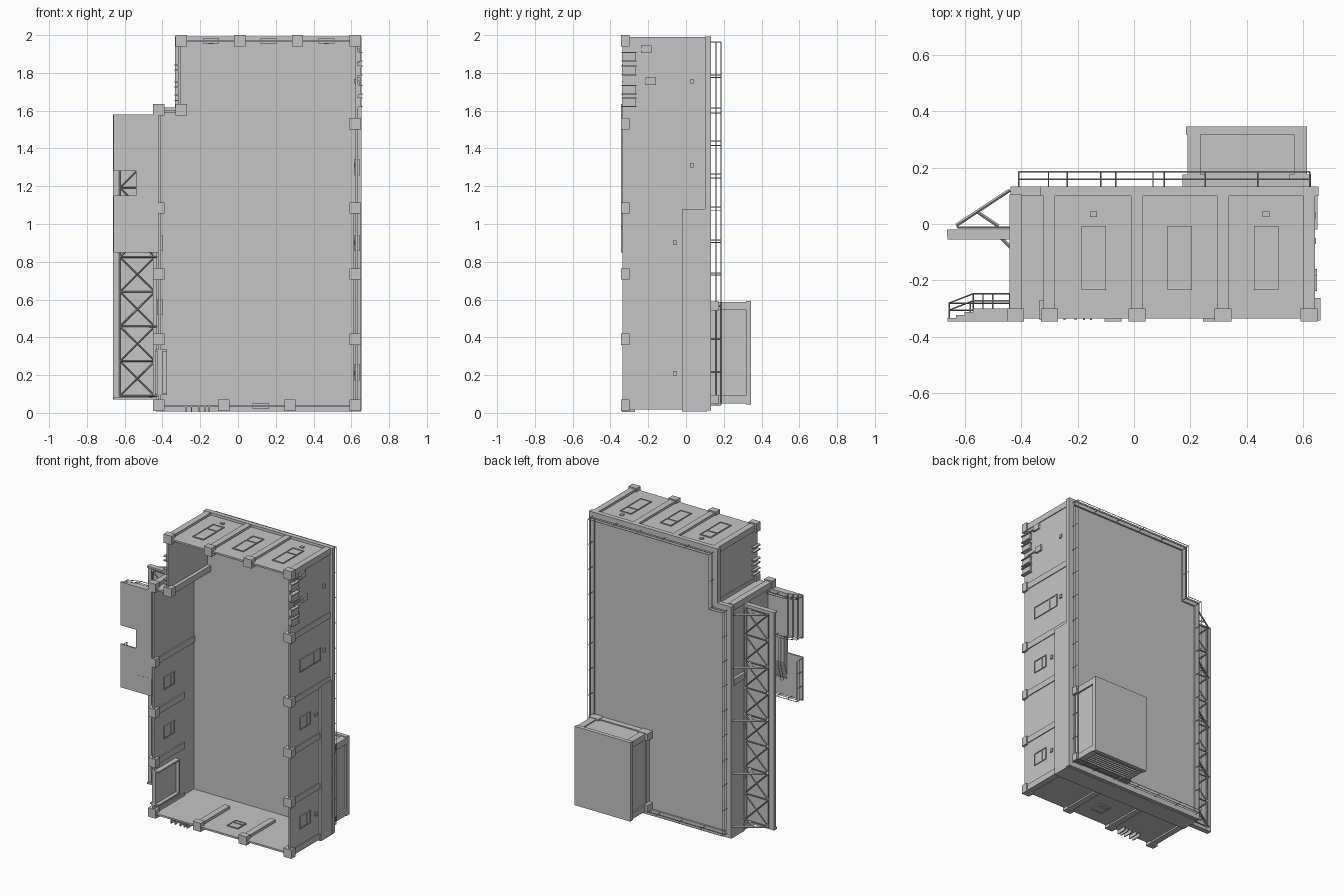
import bpy, bmesh
from mathutils import Vector, Matrix

if "Cube" in bpy.data.objects:
    bpy.data.objects.remove(bpy.data.objects["Cube"], do_unlink=True)

grey = bpy.data.materials.new("plain_grey")
grey.use_nodes = True
GREY = (0.55, 0.56, 0.55, 1)
grey.diffuse_color = GREY
grey.node_tree.nodes["Principled BSDF"].inputs["Base Color"].default_value = GREY


def finish(name, bm):
    bmesh.ops.recalc_face_normals(bm, faces=bm.faces)
    me = bpy.data.meshes.new(name)
    bm.to_mesh(me)
    bm.free()
    me.materials.append(grey)
    ob = bpy.data.objects.new(name, me)
    bpy.context.collection.objects.link(ob)
    return ob


def boxes(name, items):
    """One object from (x0, x1, y0, y1, z0, z1) boxes."""
    bm = bmesh.new()
    for x0, x1, y0, y1, z0, z1 in items:
        m = Matrix.Translation(((x0 + x1) / 2, (y0 + y1) / 2, (z0 + z1) / 2))
        bmesh.ops.create_cube(bm, size=1, matrix=m @ Matrix.Diagonal((x1 - x0, y1 - y0, z1 - z0, 1)))
    return finish(name, bm)


def bars(name, segments, r=0.003):
    """One object from thin square bars between point pairs."""
    bm = bmesh.new()
    for a, b in segments:
        a, b = Vector(a), Vector(b)
        d = b - a
        m = Matrix.Translation((a + b) / 2) @ d.to_track_quat('Z', 'Y').to_matrix().to_4x4()
        bmesh.ops.create_cone(bm, cap_ends=True, segments=4, radius1=r, radius2=r, depth=d.length, matrix=m)
    return finish(name, bm)


# Plan outline in x and z, counter-clockwise
PLAN = [(-0.42, 0.03), (0.635, 0.03), (0.635, 1.975), (-0.315, 1.975), (-0.315, 1.6), (-0.42, 1.6)]


def offset(d):
    out = []
    for i, p in enumerate(PLAN):
        a, b = Vector(PLAN[i - 1]), Vector(PLAN[(i + 1) % len(PLAN)])
        p = Vector(p)
        u, v = (p - a).normalized(), (b - p).normalized()
        out.append(p + d * (Vector((u.y, -u.x)) + Vector((v.y, -v.x))))
    return out


def ring(name, outer, inner, y0, y1):
    bm = bmesh.new()
    loops = [[bm.verts.new((p.x, y, p.y)) for p in offset(d)]
             for d, y in ((outer, y0), (outer, y1), (inner, y1), (inner, y0))]
    n = len(PLAN)
    for k in range(4):
        a, b = loops[k], loops[(k + 1) % 4]
        for i in range(n):
            j = (i + 1) % n
            bm.faces.new((a[i], a[j], b[j], b[i]))
    return finish(name, bm)


# Shell: walls, roof slab, cornice
ring("walls", 0, -0.012, -0.335, 0.11)
ring("cornice", 0.018, -0.02, 0.1, 0.132)
bm = bmesh.new()
face = bm.faces.new([bm.verts.new((p.x, 0.1, p.y)) for p in offset(-0.005)])
geo = bmesh.ops.extrude_face_region(bm, geom=[face])["geom"]
bmesh.ops.translate(bm, vec=(0, 0.02, 0), verts=[v for v in geo if isinstance(v, bmesh.types.BMVert)])
finish("roof", bm)

# Upper wall band on the lower half
boxes("upper_band", [(0.61, 0.65, -0.02, 0.11, 0.012, 1.08),
                     (-0.435, -0.41, -0.02, 0.11, 0.012, 1.08),
                     (-0.435, 0.65, -0.02, 0.11, 0.008, 0.04)])

# Pillars with plinths
spots = [(0.62, z, z < 1.0) for z in (0.04, 0.39, 0.735, 1.085, 1.53, 1.97)]
spots += [(x, 1.97, False) for x in (-0.3, 0.01, 0.315)]
spots += [(-0.42, z, z < 1.0) for z in (0.04, 0.39, 0.735, 1.085)]
spots += [(-0.42, 1.605, False), (-0.3, 1.605, False), (-0.075, 0.04, True), (0.275, 0.04, True)]
boxes("pillars", [(x - 0.021, x + 0.021, -0.34, -0.01 if low else 0.105, z - 0.021, z + 0.021)
                  for x, z, low in spots])
boxes("plinths", [(x - 0.03, x + 0.03, -0.345, -0.3, z - 0.03, z + 0.03) for x, z, low in spots])


# Windows and vents, on walls facing along x or z
def on_wall(axis, pos, c0, c1, y0, y1, t):
    if axis == "x":
        return (pos - t, pos + t, y0, y1, c0, c1)
    return (c0, c1, y0, y1, pos - t, pos + t)


def window(name, axis, pos, c, y0, y1, half=0.043):
    w, mid = 0.006, y0 + (y1 - y0) * 0.67
    strips = [(c - half, c - half + w, y0, y1), (c + half - w, c + half, y0, y1)]
    strips += [(c - half, c + half, y - w / 2, y + w / 2) for y in (y0, mid, y1)]
    parts = [on_wall(axis, pos, *s, 0.013) for s in strips]
    parts.append(on_wall(axis, pos, c - half, c + half, y0, y1, 0.009))
    boxes(name, parts)


for x in (-0.143, 0.162, 0.468):
    window("top_window", "z", 1.968, x, -0.23, -0.01)
window("side_window", "x", 0.629, 1.3, -0.23, -0.01)
for z in (0.215, 0.9):
    window("side_window", "x", 0.629, z, -0.23, -0.12)
for z in (0.56, 0.9):
    window("far_window", "x", -0.414, z, -0.23, -0.12)
window("bottom_window", "z", 0.036, 0.12, -0.23, -0.14)
vents = [("z", 1.968, x, 0.035) for x in (-0.143, 0.468)]
vents += [("x", 0.629, z, y) for z, y in ((1.755, 0.03), (1.31, 0.03), (0.9, -0.06), (0.21, -0.06))]
boxes("vents", [on_wall(a, p, c - 0.012, c + 0.012, y - 0.01, y + 0.01, 0.015) for a, p, c, y in vents])

# Side door frame
boxes("door", [(-0.44, -0.375, -0.335, -0.1, 0.095, 0.105), (-0.44, -0.375, -0.335, -0.1, 0.325, 0.335),
               (-0.44, -0.375, -0.11, -0.1, 0.095, 0.335), (-0.425, -0.4, -0.335, -0.1, 0.1, 0.33)])

# Wall units with shelves, pipes and junction boxes
units = []
for z in (1.645, 1.71, 1.812, 1.885):
    units.append((0.63, 0.65, -0.34, -0.265, z - 0.02, z + 0.02))
    units += [(0.63, 0.66, -0.342, -0.262, z + s - 0.003, z + s + 0.003) for s in (-0.023, 0.023)]
for y, z in ((-0.21, 1.925), (-0.187, 1.755)):
    units.append((0.63, 0.648, y - 0.028, y + 0.028, z - 0.02, z + 0.02))
    units.append((0.63, 0.642, -0.3, y, z - 0.004, z + 0.004))
    units.append((0.63, 0.642, -0.3, -0.292, z - 0.07, z))
boxes("wall_units", units)
boxes("step_louvres", [(-0.335, -0.31, -0.34, -0.27, z, z + 0.007) for z in (1.65, 1.68, 1.72, 1.75, 1.81, 1.84)])
boxes("bottom_louvres", [(x, x + 0.007, -0.34, -0.27, 0.005, 0.035) for x in (-0.28, -0.25, -0.21, -0.18, -0.155)])

# Roof railing
rails, loop = [], offset(-0.012)
for i, p in enumerate(loop):
    q = loop[(i + 1) % len(loop)]
    for y in (0.158, 0.185):
        rails.append(((p.x, y, p.y), (q.x, y, q.y)))
    n = max(1, round((q - p).length / 0.17))
    for k in range(n):
        s = p.lerp(q, k / n)
        rails.append(((s.x, 0.12, s.y), (s.x, 0.185, s.y)))
bars("roof_railing", rails, 0.0025)

# Rooftop block: core, corner posts, cap, feet, louvres
posts = [(x, z) for x in (0.19, 0.567) for z in (0.05, 0.545)]
block = [(0.2, 0.6, 0.12, 0.32, 0.065, 0.58), (0.185, 0.612, 0.317, 0.345, 0.045, 0.592)]
block += [(x, x + 0.045, 0.12, 0.32, z, z + 0.042) for x, z in posts]
block += [(x - 0.018, x + 0.06, 0.12, 0.175, z - 0.004, z + 0.046) for x, z in posts]
block.append((0.195, 0.606, 0.12, 0.16, 0.055, 0.587))
block += [(0.24, 0.56, y, y + 0.006, 0.05, 0.07) for y in (0.18, 0.2, 0.22, 0.24, 0.26, 0.28, 0.3)]
boxes("rooftop_block", block)

# Canopy sheet, rims, lattice and stays
z0, z1 = 0.07, 1.58
boxes("canopy", [(-0.655, -0.43, -0.034, -0.026, z0, z1), (-0.662, -0.625, -0.042, -0.02, z0, z1),
                 (-0.45, -0.43, -0.055, -0.02, z0, z1), (-0.66, -0.43, -0.055, -0.02, z0, z0 + 0.012),
                 (-0.66, -0.43, -0.055, -0.02, z1 - 0.012, z1)])
lattice, stays, step = [], [], (z1 - z0 - 0.04) / 8
for k in range(9):
    z = z0 + 0.02 + k * step
    for y in (-0.05, -0.012):
        lattice.append(((-0.625, y, z), (-0.44, y, z)))
        if k < 8:
            lattice += [((-0.625, y, z), (-0.44, y, z + step)), ((-0.44, y, z), (-0.625, y, z + step))]
            lattice += [((x, y, z), (x, y, z + step)) for x in (-0.625, -0.44)]
    if k % 2 == 0:
        stays += [((-0.44, 0.12, z), (-0.63, -0.005, z)), ((-0.555, 0.043, z), (-0.48, -0.008, z)),
                  ((-0.43, -0.09, z), (-0.47, -0.05, z))]
bars("canopy_lattice", lattice, 0.004)
bars("canopy_stays", stays, 0.006)

# Entrance platform, steps, ramp and landing
boxes("platform", [(-0.57, -0.42, -0.345, -0.3, 1.28, 1.58), (-0.54, -0.42, -0.345, -0.3, 1.1, 1.28),
                   (-0.66, -0.54, -0.345, -0.334, 0.96, 1.15), (-0.66, -0.42, -0.345, -0.334, 0.85, 0.97)])
boxes("steps", [(-0.57 - 0.03 * (k + 1), -0.57 - 0.03 * k, -0.345, -0.311 - 0.011 * k, 1.28, 1.58)
                for k in range(3)])
bm = bmesh.new()
ends = [[bm.verts.new((x, y, z)) for y, z in ((-0.344, 0.97), (-0.344, 1.1), (-0.3, 1.1))] for x in (-0.54, -0.42)]
for e in ends:
    bm.faces.new(e)
for i in range(3):
    j = (i + 1) % 3
    bm.faces.new((ends[0][i], ends[0][j], ends[1][j], ends[1][i]))
finish("ramp", bm)

# Entrance handrails
hand = []
for dy in (0, -0.025):
    top, low = -0.247 + dy, -0.28 + dy
    for z in (1.29, 1.57):
        hand += [((-0.44, top, z), (-0.57, top, z)), ((-0.57, top, z), (-0.655, low, z))]
    hand += [((-0.535, top, 1.28), (-0.535, top, 1.1)), ((-0.535, top, 1.1), (-0.535, low, 0.97)),
             ((-0.655, low, 1.14), (-0.655, low, 0.86)), ((-0.655, low, 0.86), (-0.43, low, 0.86))]
for z in (1.29, 1.57):
    hand += [((x, -0.31, z), (x, -0.247, z)) for x in (-0.44, -0.5, -0.57)]
    hand.append(((-0.655, -0.34, z), (-0.655, -0.28, z)))
hand += [((-0.655, -0.34, z), (-0.655, -0.28, z)) for z in (0.86, 0.95, 1.05, 1.14)]
hand += [((x, -0.34, 0.86), (x, -0.28, 0.86)) for x in (-0.58, -0.5, -0.43)]
bars("entrance_handrails", hand, 0.0025)
